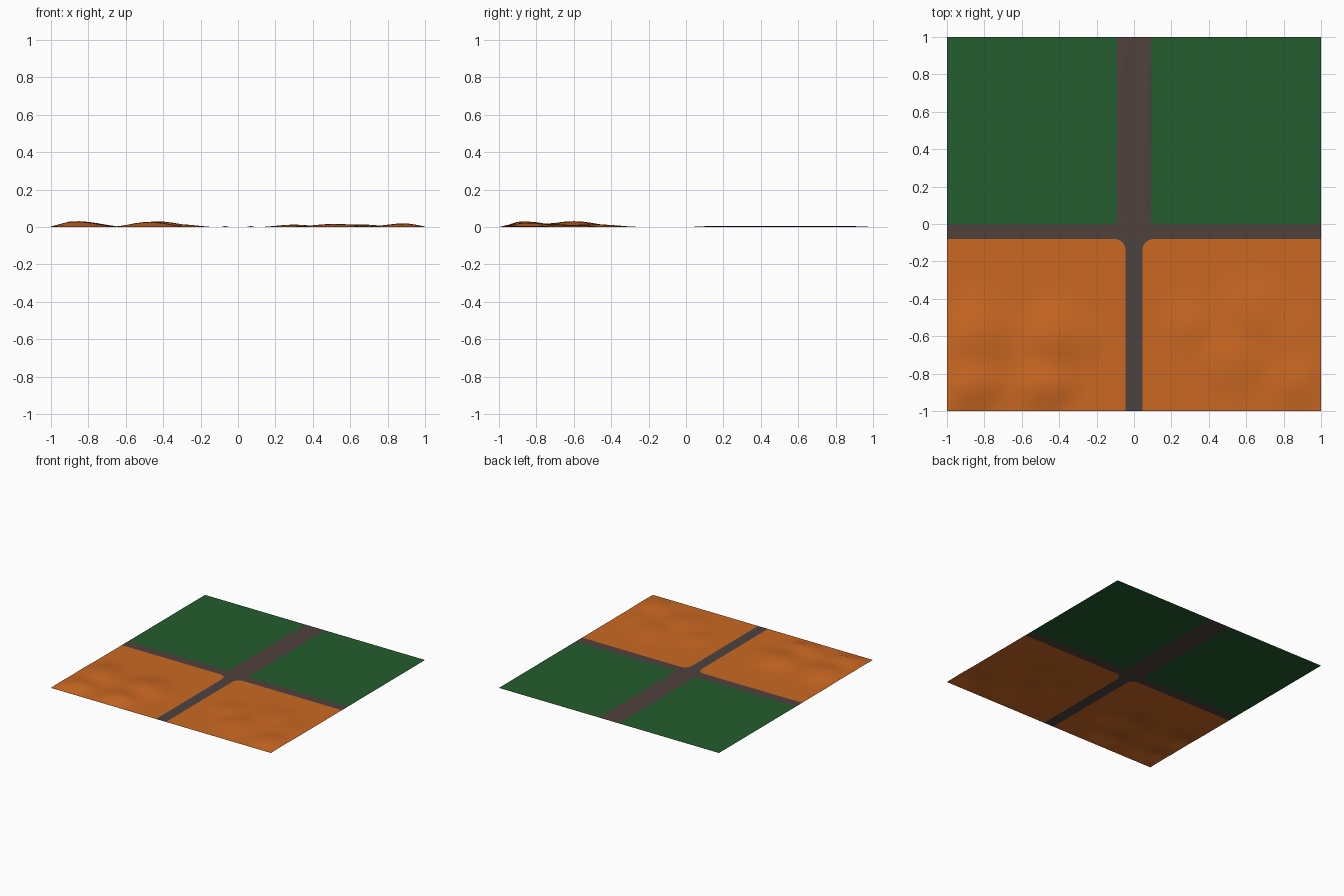
import bpy, bmesh, math

if "Cube" in bpy.data.objects:
    bpy.data.objects.remove(bpy.data.objects["Cube"])


def material(name, r, g, b):
    def lin(c):
        c /= 255
        return c / 12.92 if c <= 0.04045 else ((c + 0.055) / 1.055) ** 2.4
    m = bpy.data.materials.new(name)
    m.diffuse_color = (lin(r), lin(g), lin(b), 1)
    m.use_nodes = True
    m.node_tree.nodes["Principled BSDF"].inputs["Base Color"].default_value = m.diffuse_color
    return m


GREEN = material("grass green", 35, 92, 45)
ORANGE = material("orange earth", 203, 104, 34)
BROWN = material("brown road", 80, 65, 61)
GREY = material("grey brown path", 76, 66, 64)


def arc(cx, cy, r, a0, a1, n=6):
    return [(cx + r * math.cos(math.radians(a0 + (a1 - a0) * i / n)),
             cy + r * math.sin(math.radians(a0 + (a1 - a0) * i / n))) for i in range(n + 1)]


def mirrored(pts):
    return [(-x, y) for x, y in reversed(pts)]


def sheet(name, outline, mat, xs=(), ys=(), height=None):
    """Flat outline, cut along the given lines and lifted by a height rule."""
    bm = bmesh.new()
    bm.faces.new([bm.verts.new((x, y, 0)) for x, y in outline])
    for axis, cuts in ((0, xs), (1, ys)):
        for c in cuts:
            co, no = [0, 0, 0], [0, 0, 0]
            co[axis], no[axis] = c, 1
            bmesh.ops.bisect_plane(bm, geom=bm.verts[:] + bm.edges[:] + bm.faces[:],
                                   plane_co=co, plane_no=no, dist=1e-5)
    if height:
        for v in bm.verts:
            v.co.z = height(v.co.x, v.co.y)
    bmesh.ops.triangulate(bm, faces=bm.faces[:])
    bm.normal_update()
    for f in bm.faces:
        f.smooth = True
        if f.normal.z < 0:
            f.normal_flip()
    me = bpy.data.meshes.new(name)
    bm.to_mesh(me)
    bm.free()
    me.materials.append(mat)
    ob = bpy.data.objects.new(name, me)
    bpy.context.collection.objects.link(ob)


# low mounds of the earth fields: x, y, height, radius
MOUNDS = [(-.86, -.60, .031, .17), (-.43, -.60, .030, .16), (-.87, -.86, .030, .16),
          (-.47, -.86, .028, .14), (-.27, -.62, .012, .09),
          (.30, -.55, .013, .12), (.52, -.73, .017, .16), (.64, -.48, .014, .16),
          (.90, -.84, .020, .15), (.85, -.6, .010, .14)]


def mound_height(x, y):
    z = 0
    for mx, my, h, r in MOUNDS:
        d = math.hypot(x - mx, y - my) / r
        if d < 1.6:
            z = max(z, h * (0.5 + 0.5 * math.cos(math.pi * d / 1.6)))
    edge = min(1, (y + 1) / .09, max(0, .2 + (1 - abs(x)) / .1))
    return z * max(0, edge)


def kerb_height(x, y):
    across = max(0, 1 - abs(abs(x) - .068) / .022)
    return .005 * across * max(0, min(1, (y - .02) / .1, (1 - y) / .1))


steps = [i * .05 for i in range(-19, 20)]
s_arc = arc(.105, -.14, .06, 180, 90)
n_arc = arc(.11, .02, .02, 270, 180)

# earth fields with a rounded inner corner
field = [(.045, -1)] + s_arc + [(1, -.08), (1, -1)]
sheet("right_earth_field", field, ORANGE, steps, steps, mound_height)
sheet("left_earth_field", mirrored(field), ORANGE, steps, steps, mound_height)

# grass fields
grass = [(1, 0)] + n_arc + [(.09, 1), (1, 1)]
sheet("right_grass_field", grass, GREEN)
sheet("left_grass_field", mirrored(grass), GREEN)

# roads, flared to fill the rounded corners
sheet("cross_road", [(-1, -.08), (1, -.08), (1, 0), (-1, 0)], BROWN)
half = [(.045, -1)] + s_arc
sheet("front_path", half + mirrored(half), GREY, (-.045, .045))
half = n_arc + [(.09, 1)]
sheet("back_road", half + mirrored(half), BROWN,
      (-.09, -.068, -.046, .046, .068, .09), (.02, .04, .12, .5, .88, .96), kerb_height)
